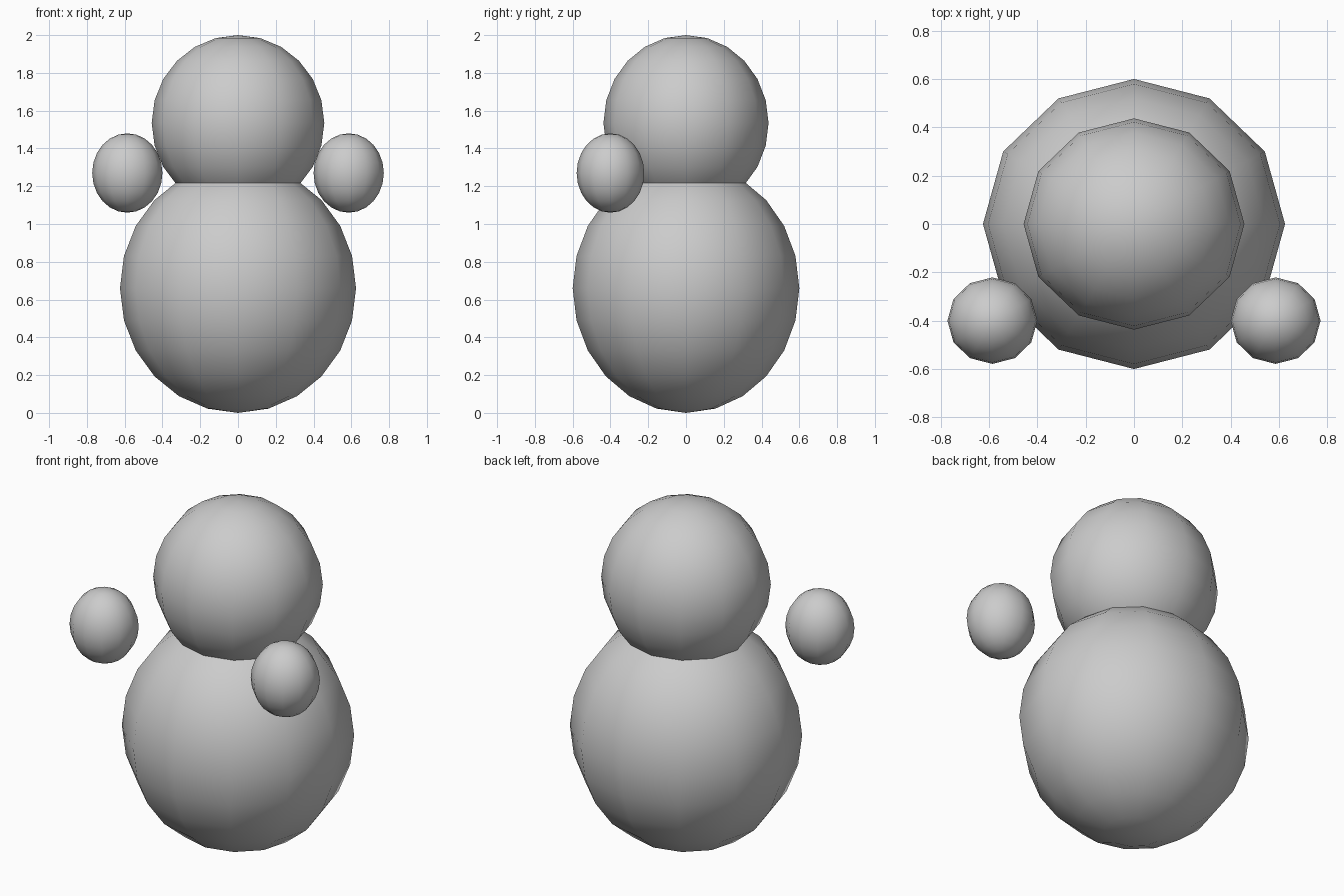
import bpy

if "Cube" in bpy.data.objects:
    bpy.data.objects.remove(bpy.data.objects["Cube"])

grey = bpy.data.materials.new("plain grey")
grey.diffuse_color = (0.6, 0.6, 0.6, 1)
grey.use_nodes = True
grey.node_tree.nodes["Principled BSDF"].inputs["Base Color"].default_value = grey.diffuse_color


def ball(name, centre, radii):
    """Smooth 12-sided ellipsoid."""
    bpy.ops.mesh.primitive_uv_sphere_add(segments=12, ring_count=12, radius=1, location=centre)
    ob = bpy.context.object
    ob.name = name
    ob.scale = radii
    bpy.ops.object.transform_apply(location=False, rotation=False, scale=True)
    bpy.ops.object.shade_smooth()
    ob.data.materials.append(grey)
    return ob


# Body and head, overlapping at the neck
ball("body", (0, 0, 0.66), (0.625, 0.60, 0.66))
ball("head", (0, 0, 1.535), (0.457, 0.437, 0.465))

# Floating hands, in front on both sides
for side, x in (("left", -1), ("right", 1)):
    ball(side + "_hand", (x * 0.586, -0.40, 1.27), (0.186, 0.179, 0.21))
